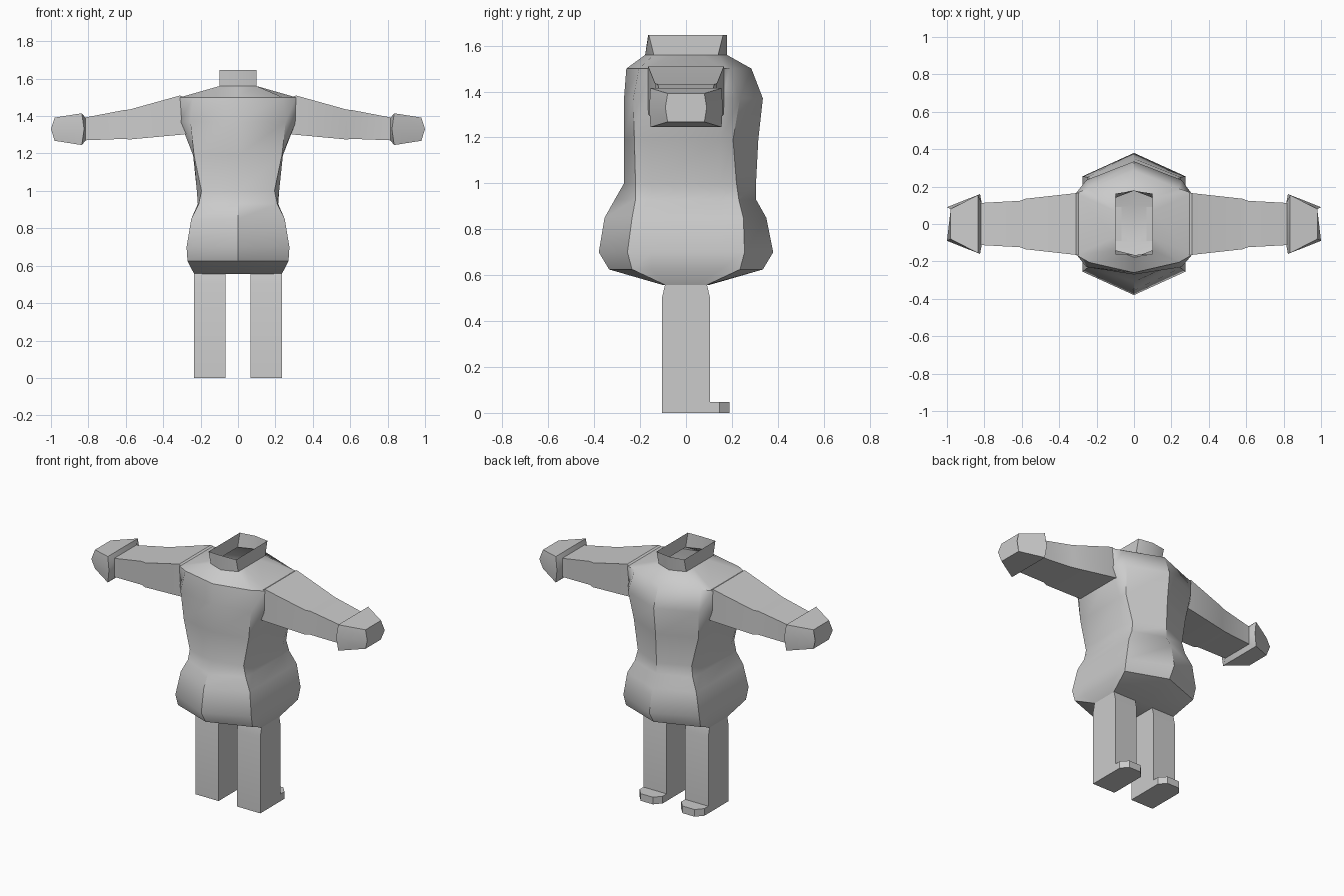
import bpy, bmesh, math

cube = bpy.data.objects.get("Cube")
if cube:
    bpy.data.objects.remove(cube)

grey = bpy.data.materials.new("plain grey")
grey.use_nodes = True
colour = (0.6, 0.6, 0.6, 1)
grey.diffuse_color = colour
grey.node_tree.nodes["Principled BSDF"].inputs["Base Color"].default_value = colour


def loft(name, rings, cap_start=True, cap_end=True, mirror=False):
    """Skin a list of equal-sized point rings, optionally mirrored to -x."""
    bm = bmesh.new()
    loops = [[bm.verts.new(p) for p in ring] for ring in rings]
    n = len(loops[0])
    for a, b in zip(loops, loops[1:]):
        for i in range(n):
            j = (i + 1) % n
            bm.faces.new((a[i], a[j], b[j], b[i]))
    if cap_start:
        bm.faces.new(loops[0][::-1])
    if cap_end:
        bm.faces.new(loops[-1])
    bmesh.ops.recalc_face_normals(bm, faces=bm.faces)
    mesh = bpy.data.meshes.new(name)
    bm.to_mesh(mesh)
    bm.free()
    mesh.materials.append(grey)
    obj = bpy.data.objects.new(name, mesh)
    bpy.context.collection.objects.link(obj)
    if mirror:
        obj.modifiers.new("Mirror", 'MIRROR').use_clip = False
    bpy.ops.object.select_all(action='DESELECT')
    obj.select_set(True)
    bpy.context.view_layer.objects.active = obj
    bpy.ops.object.shade_smooth_by_angle(angle=math.radians(40))
    return obj


def body_ring(z, front, back, corner_x, corner_f, corner_b, side_x, side_y):
    """Pointed front and back, corners, and flat sides."""
    right_half = [(corner_x, -corner_f), (side_x, -side_y),
                  (side_x, side_y), (corner_x, corner_b)]
    left_half = [(-x, y) for x, y in reversed(right_half)]
    outline = [(0, -front), *right_half, (0, back), *left_half]
    return [(x, y, z) for x, y in outline]


# Torso with flared hem, open at the neck
torso = [
    body_ring(0.557, 0.10, 0.10, 0.235, 0.09, 0.09, 0.235, 0.05),
    body_ring(0.625, 0.335, 0.335, 0.27, 0.235, 0.235, 0.27, 0.15),
    body_ring(0.70, 0.38, 0.38, 0.275, 0.255, 0.255, 0.275, 0.15),
    body_ring(0.85, 0.355, 0.35, 0.25, 0.235, 0.25, 0.25, 0.15),
    body_ring(0.93, 0.31, 0.305, 0.21, 0.22, 0.23, 0.215, 0.15),
    body_ring(1.0, 0.27, 0.305, 0.195, 0.22, 0.22, 0.22, 0.15),
    body_ring(1.19, 0.27, 0.315, 0.235, 0.225, 0.205, 0.24, 0.15),
    body_ring(1.37, 0.27, 0.335, 0.255, 0.23, 0.235, 0.31, 0.16),
    body_ring(1.50, 0.26, 0.285, 0.24, 0.205, 0.19, 0.31, 0.165),
    body_ring(1.56, 0.178, 0.178, 0.10, 0.14, 0.14, 0.10, 0.07),
]
loft("torso", torso, cap_end=False)

# Open collar
loft("collar", [
    body_ring(1.56, 0.178, 0.178, 0.10, 0.14, 0.14, 0.10, 0.07),
    body_ring(1.647, 0.165, 0.178, 0.10, 0.162, 0.162, 0.10, 0.07),
], cap_start=False, cap_end=False)

# Arms: x, bottom, top, half depth
arm = [(0.27, 1.305, 1.49, 0.165), (0.31, 1.30, 1.51, 0.165),
       (0.58, 1.275, 1.435, 0.135), (0.61, 1.278, 1.432, 0.124),
       (0.83, 1.27, 1.39, 0.112)]
loft("arms", [[(x, -d, lo), (x, d, lo), (x, d, hi), (x, -d, hi)]
              for x, lo, hi, d in arm], mirror=True)

# Mitten-like hands: x, bottom, top, half depth, extra depth and reach at mid height
hand = [(0.815, 1.27, 1.39, 0.115, 0.0, 0.0),
        (0.835, 1.245, 1.415, 0.155, 0.005, -0.012),
        (0.98, 1.268, 1.392, 0.08, 0.01, 0.02)]


def hand_ring(x, lo, hi, d, extra, reach):
    mid, m = (lo + hi) / 2, d + extra
    return [(x, -d, lo), (x, d, lo), (x + reach, m, mid),
            (x, d, hi), (x, -d, hi), (x + reach, -m, mid)]


loft("hands", [hand_ring(*h) for h in hand], mirror=True)

# Straight legs, narrowing slightly at the top
leg = [(0, 0.105), (0.5, 0.105), (0.565, 0.09)]
loft("legs", [[(0.067, -d, z), (0.235, -d, z), (0.235, d, z), (0.067, d, z)]
              for z, d in leg], mirror=True)

# Short feet with clipped toe corners
toe = [(0.067, 0.09), (0.235, 0.09), (0.235, 0.145),
       (0.195, 0.19), (0.107, 0.19), (0.067, 0.145)]
loft("feet", [[(x, y, z) for x, y in toe] for z in (0, 0.047)], mirror=True)
